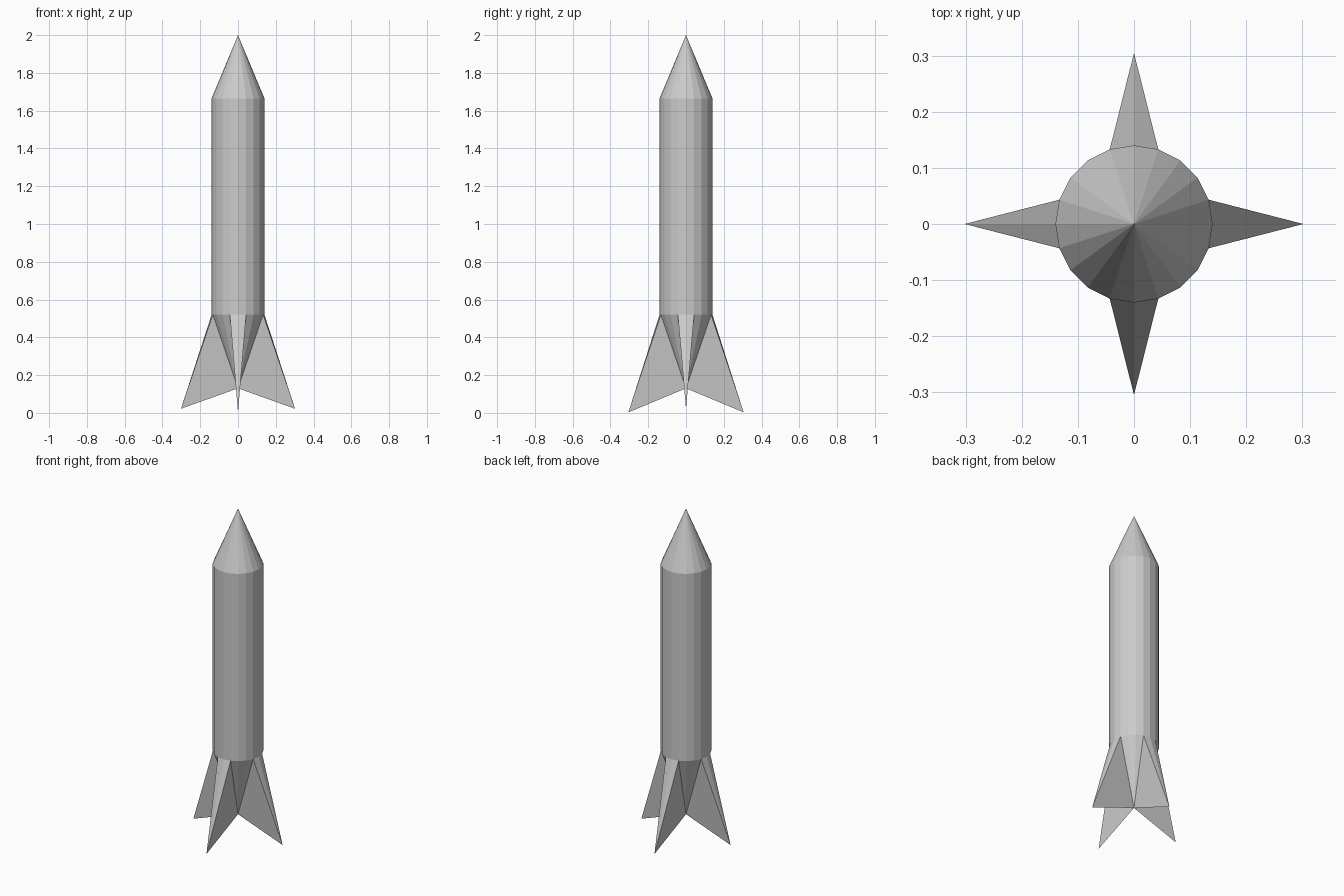
import bpy, bmesh
from math import cos, sin, radians
from mathutils import Matrix

if "Cube" in bpy.data.objects:
    bpy.data.objects.remove(bpy.data.objects["Cube"])

SIDES, R = 20, 0.14
TAIL_Z, NOSE_Z, TOP_Z, HUB_Z = 0.52, 1.665, 2.0, 0.13


def add_object(name, bm):
    bmesh.ops.recalc_face_normals(bm, faces=bm.faces)
    mesh = bpy.data.meshes.new(name)
    bm.to_mesh(mesh)
    bm.free()
    obj = bpy.data.objects.new(name, mesh)
    bpy.context.collection.objects.link(obj)
    return obj


# Hull: pointed nose, straight body and inward-tapering tail as one shell
bm = bmesh.new()
tail_point = bm.verts.new((0, 0, HUB_Z))
nose_point = bm.verts.new((0, 0, TOP_Z))
angles = [radians(360 * i / SIDES) for i in range(SIDES)]
low, high = [[bm.verts.new((R * cos(a), R * sin(a), z)) for a in angles]
             for z in (TAIL_Z, NOSE_Z)]
for i in range(SIDES):
    j = (i + 1) % SIDES
    bm.faces.new((low[i], low[j], high[j], high[i]))
    bm.faces.new((high[i], high[j], nose_point))
    bm.faces.new((low[j], low[i], tail_point))
add_object("rocket_hull", bm)


# Fins: wedges spanning two hull sides, swept down to a sharp tip
def fin(name, turn, reach, tip_z):
    bm = bmesh.new()
    top = [bm.verts.new((R * cos(radians(a)), R * sin(radians(a)), TAIL_Z))
           for a in (-18, 0, 18)]
    tip = bm.verts.new((reach, 0, tip_z))
    hub = bm.verts.new((0, 0, HUB_Z))
    bm.faces.new((top[0], tip, top[1]))
    bm.faces.new((top[1], tip, top[2]))
    bm.faces.new((top[0], hub, tip))
    bm.faces.new((top[2], tip, hub))
    bm.faces.new((top[0], top[1], hub))
    bm.faces.new((top[1], top[2], hub))
    bmesh.ops.rotate(bm, verts=bm.verts, matrix=Matrix.Rotation(radians(turn), 3, 'Z'))
    add_object(name, bm)


fin("right_fin", 0, 0.302, 0.022)
fin("back_fin", 90, 0.305, 0.003)
fin("left_fin", 180, 0.302, 0.022)
fin("front_fin", 270, 0.305, 0.003)
